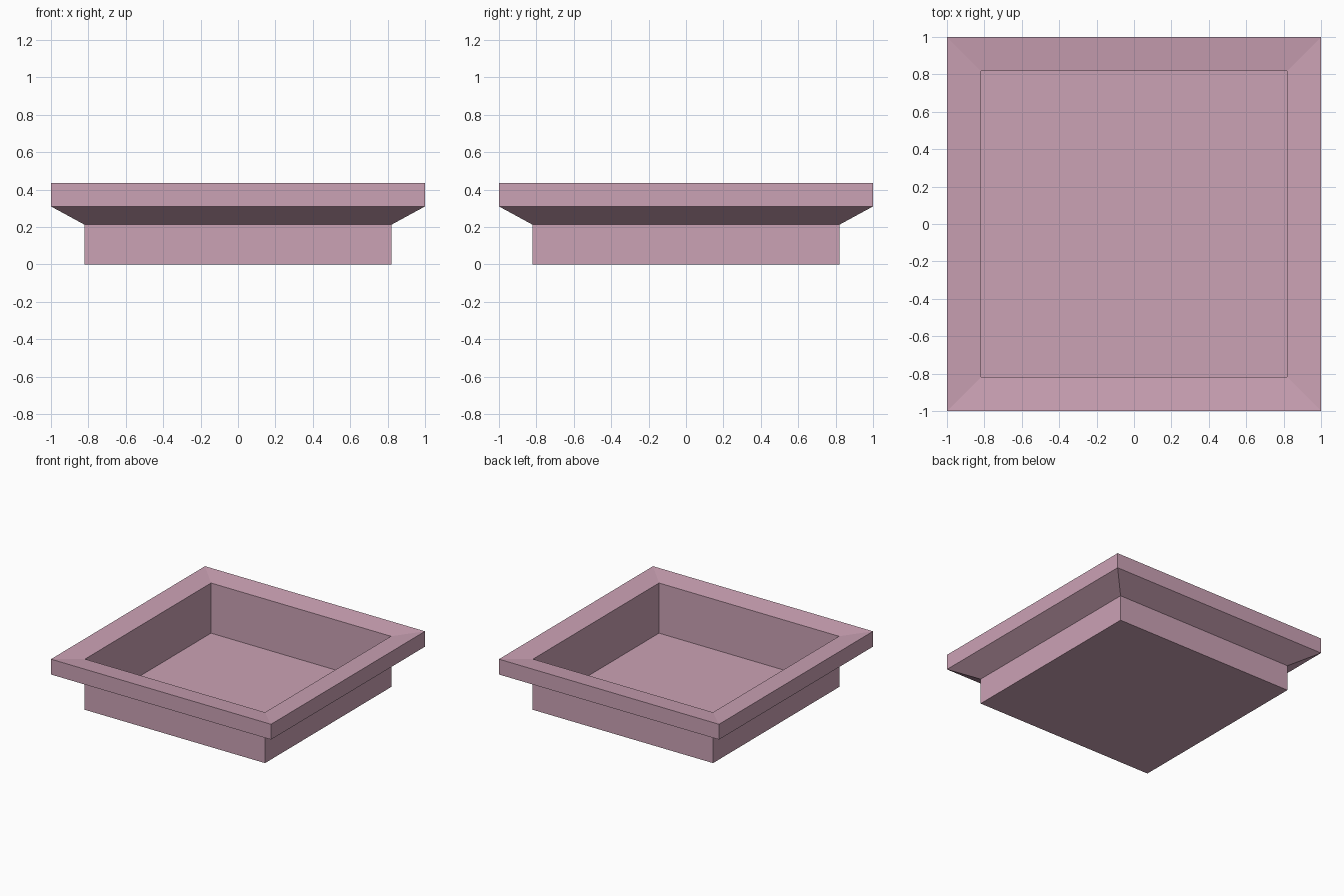
import bpy, bmesh

if "Cube" in bpy.data.objects:
    bpy.data.objects.remove(bpy.data.objects["Cube"])

# Square tray: (half width, height) profile from the underside, over the rim, to the floor
PROFILE = [(0.82, 0.0), (0.82, 0.212), (1.0, 0.31), (1.0, 0.436),
           (0.818, 0.416), (0.818, 0.004)]


def square_ring(bm, half, z):
    return [bm.verts.new((sx * half, sy * half, z))
            for sx, sy in ((-1, -1), (1, -1), (1, 1), (-1, 1))]


bm = bmesh.new()
rings = [square_ring(bm, h, z) for h, z in PROFILE]

# Walls and flared rim
for low, high in zip(rings, rings[1:]):
    for i in range(4):
        j = (i + 1) % 4
        bm.faces.new((low[i], low[j], high[j], high[i]))

# Underside and inner floor
bm.faces.new(rings[0][::-1])
bm.faces.new(rings[-1])
bmesh.ops.recalc_face_normals(bm, faces=bm.faces)

mesh = bpy.data.meshes.new("square_tray")
bm.to_mesh(mesh)
bm.free()
tray = bpy.data.objects.new("square_tray", mesh)
bpy.context.collection.objects.link(tray)

# Dusty pink finish
pink = bpy.data.materials.new("dusty_pink")
pink.diffuse_color = (0.60, 0.36, 0.46, 1.0)
pink.use_nodes = True
pink.node_tree.nodes["Principled BSDF"].inputs["Base Color"].default_value = pink.diffuse_color
mesh.materials.append(pink)
